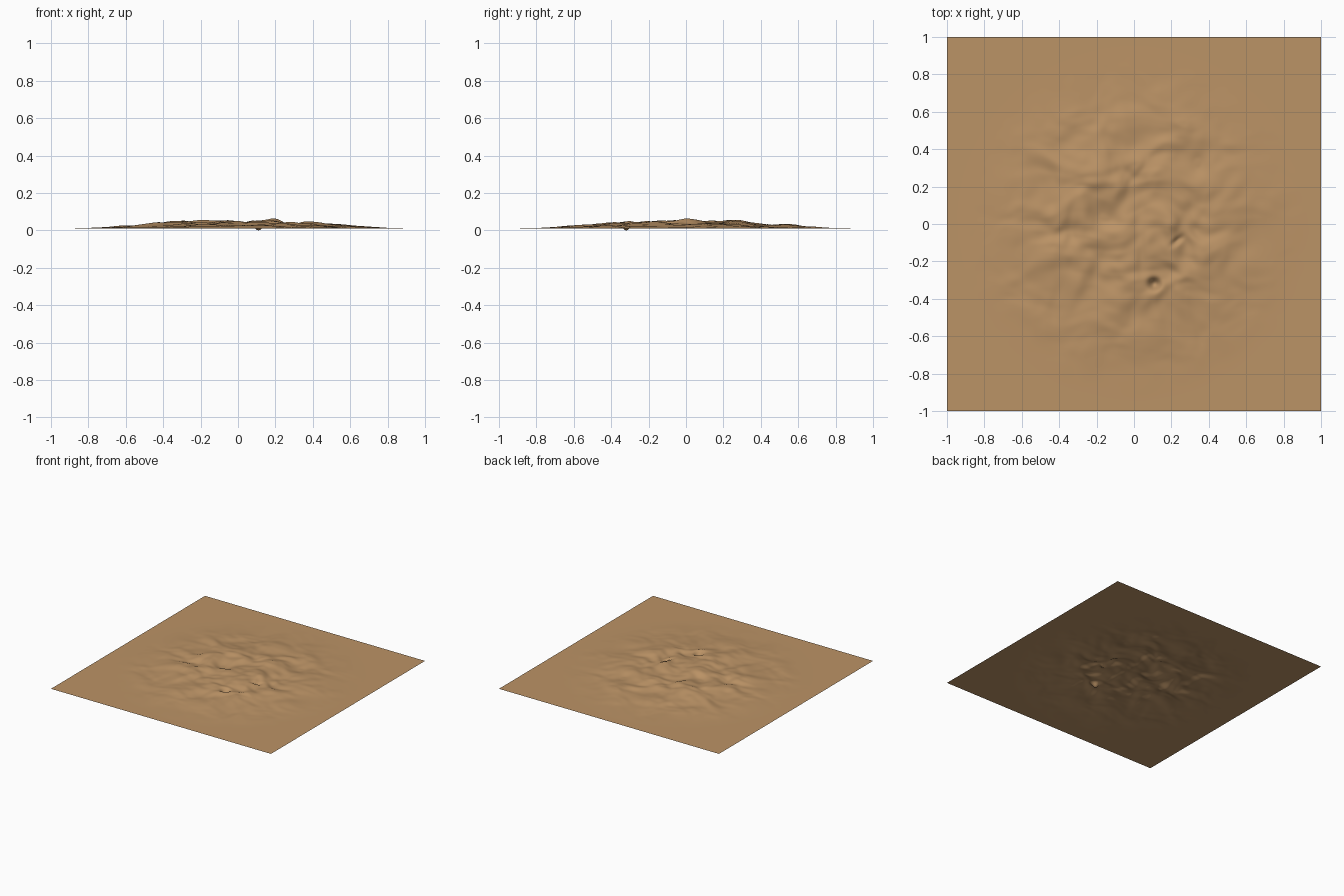
import bpy, bmesh, math
from mathutils import Vector, noise

if "Cube" in bpy.data.objects:
    bpy.data.objects.remove(bpy.data.objects["Cube"])

N = 220          # grid cells per side
BASE = 0.011     # height of the flat rim


def envelope(r):
    """1 in the middle, fading to 0 near the rim."""
    t = min(max((r - 0.1) / 0.85, 0.0), 1.0)
    return 1 - t * t * (3 - 2 * t)


def ripple(x, y):
    """Wavy domain-warped noise, roughly -1..1."""
    wx = noise.noise(Vector((x * 4, y * 4, 3.7))) * 0.07
    wy = noise.noise(Vector((x * 4, y * 4, 9.2))) * 0.07
    p = Vector(((x + wx) * 6.2, (y + wy) * 7.2, 1.3))
    n = noise.noise(p) + 0.35 * noise.noise(p * 2.1 + Vector((5, 2, 8)))
    return max(-1.0, min(1.0, n * 1.25))


def bump(x, y, cx, cy, sx, sy, angle=0.0):
    """Rotated oval bell shape."""
    c, s = math.cos(angle), math.sin(angle)
    u = (x - cx) * c + (y - cy) * s
    v = -(x - cx) * s + (y - cy) * c
    return math.exp(-(u / sx) ** 2 - (v / sy) ** 2)


# named dips and ridges: centre, radii, angle, height
FEATURES = [
    (0.11, -0.32, 0.035, 0.035, 0.0, -0.03),    # deepest pit
    (0.23, -0.09, 0.035, 0.015, 0.7, -0.02),    # small crease
    (0.04, -0.17, 0.03, 0.12, 0.0, -0.012),     # long valley
    (0.28, -0.05, 0.12, 0.03, -0.6, 0.012),     # curved ridge
]


def height(x, y):
    e = envelope(math.hypot(x, y))
    h = e * (0.033 + 0.024 * ripple(x, y))
    for cx, cy, sx, sy, a, amp in FEATURES:
        h += e * amp * bump(x, y, cx, cy, sx, sy, a)
    z = min(BASE + h, 0.068)
    pit = bump(x, y, 0.11, -0.32, 0.025, 0.025)
    return max(z * (1 - pit), 0.0)


# rippled ground sheet
bm = bmesh.new()
bmesh.ops.create_grid(bm, x_segments=N, y_segments=N, size=1.0)
for v in bm.verts:
    v.co.z = height(v.co.x, v.co.y)
for f in bm.faces:
    f.smooth = True
mesh = bpy.data.meshes.new("sand_sheet")
bm.to_mesh(mesh)
bm.free()

sand = bpy.data.materials.new("sand brown")
sand.diffuse_color = (0.50, 0.292, 0.132, 1)
sand.use_nodes = True
sand.node_tree.nodes["Principled BSDF"].inputs["Base Color"].default_value = sand.diffuse_color
mesh.materials.append(sand)
sheet = bpy.data.objects.new("sand_sheet", mesh)
bpy.context.collection.objects.link(sheet)
